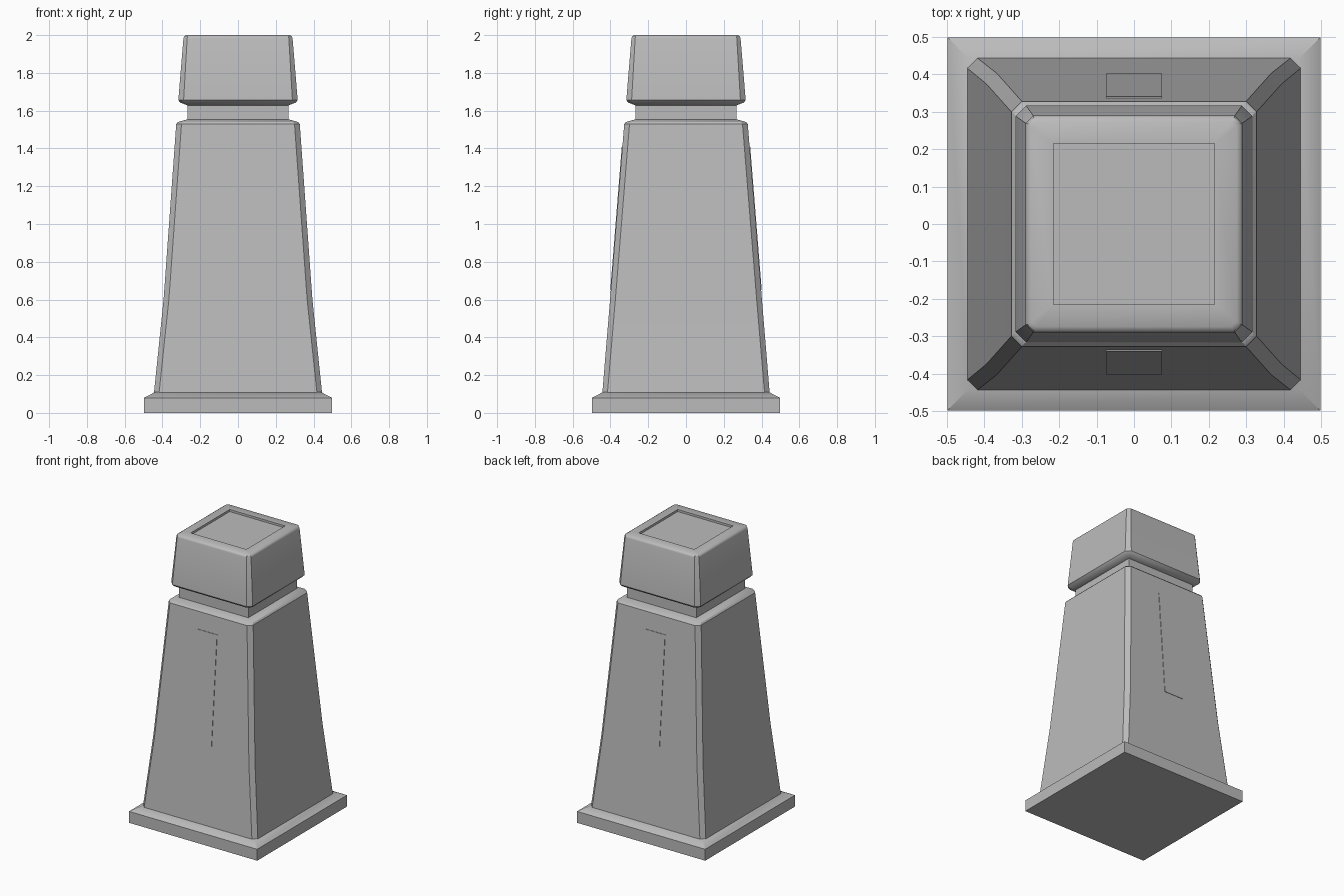
import bpy
import bmesh
import math

if "Cube" in bpy.data.objects:
    bpy.data.objects.remove(bpy.data.objects["Cube"], do_unlink=True)

# Single stone-grey material
GREY = (0.5, 0.5, 0.5, 1.0)
grey = bpy.data.materials.new("stone_grey")
grey.diffuse_color = GREY
grey.use_nodes = True
grey.node_tree.nodes["Principled BSDF"].inputs["Base Color"].default_value = GREY


def add_object(name, bm, smooth=30):
    bmesh.ops.remove_doubles(bm, verts=bm.verts, dist=1e-5)
    bmesh.ops.recalc_face_normals(bm, faces=bm.faces)
    mesh = bpy.data.meshes.new(name)
    bm.to_mesh(mesh)
    bm.free()
    mesh.materials.append(grey)
    ob = bpy.data.objects.new(name, mesh)
    bpy.context.collection.objects.link(ob)
    bpy.ops.object.select_all(action="DESELECT")
    ob.select_set(True)
    bpy.context.view_layer.objects.active = ob
    bpy.ops.object.shade_smooth_by_angle(angle=math.radians(smooth))
    return ob


def loft(name, rings, smooth=30):
    """Stack of squares with cut corners: (half x, half y, corner cut, z)."""
    bm = bmesh.new()
    loops = []
    for hx, hy, c, z in rings:
        pts = [(hx, -hy + c), (hx, hy - c), (hx - c, hy), (-hx + c, hy),
               (-hx, hy - c), (-hx, -hy + c), (-hx + c, -hy), (hx - c, -hy)]
        loops.append([bm.verts.new((x, y, z)) for x, y in pts])
    for low, high in zip(loops, loops[1:]):
        for i in range(8):
            j = (i + 1) % 8
            bm.faces.new((low[i], low[j], high[j], high[i]))
    bm.faces.new(loops[0][::-1])
    bm.faces.new(loops[-1])
    return add_object(name, bm, smooth)


# Square plinth with sloped upper edge
loft("plinth", [(0.497, 0.497, 0, 0), (0.497, 0.497, 0, 0.08),
                (0.44, 0.44, 0, 0.11)])

# Tapered body, slightly flared toward the foot
loft("body", [(0.445, 0.443, 0.027, 0.105), (0.394, 0.402, 0.028, 0.6),
              (0.327, 0.327, 0.028, 1.53), (0.318, 0.318, 0.026, 1.54),
              (0.265, 0.265, 0.0, 1.555)])

# Recessed neck
loft("neck", [(0.268, 0.268, 0, 1.545), (0.268, 0.268, 0, 1.64)])

# Cap with undercut, softened rim and shallow square recess
loft("cap", [(0.268, 0.268, 0.0, 1.628), (0.306, 0.306, 0.026, 1.643),
             (0.316, 0.316, 0.028, 1.656), (0.289, 0.289, 0.02, 1.982),
             (0.285, 0.285, 0.018, 1.993), (0.274, 0.274, 0.014, 2.0),
             (0.215, 0.215, 0, 2.0), (0.215, 0.215, 0, 1.985)], 40)

# Thin flush plaques on the front and back faces
for name, side in (("front_plaque", -1), ("back_plaque", 1)):
    bm = bmesh.new()
    outer = [(-0.075, 0.401, 0.65), (0.075, 0.401, 0.65),
             (0.075, 0.340, 1.41), (-0.075, 0.340, 1.41)]
    front = [bm.verts.new((x, side * y, z)) for x, y, z in outer]
    back = [bm.verts.new((x, side * (y - 0.008), z)) for x, y, z in outer]
    bm.faces.new(front)
    bm.faces.new(back[::-1])
    for i in range(4):
        j = (i + 1) % 4
        bm.faces.new((front[i], back[i], back[j], front[j]))
    add_object(name, bm)
